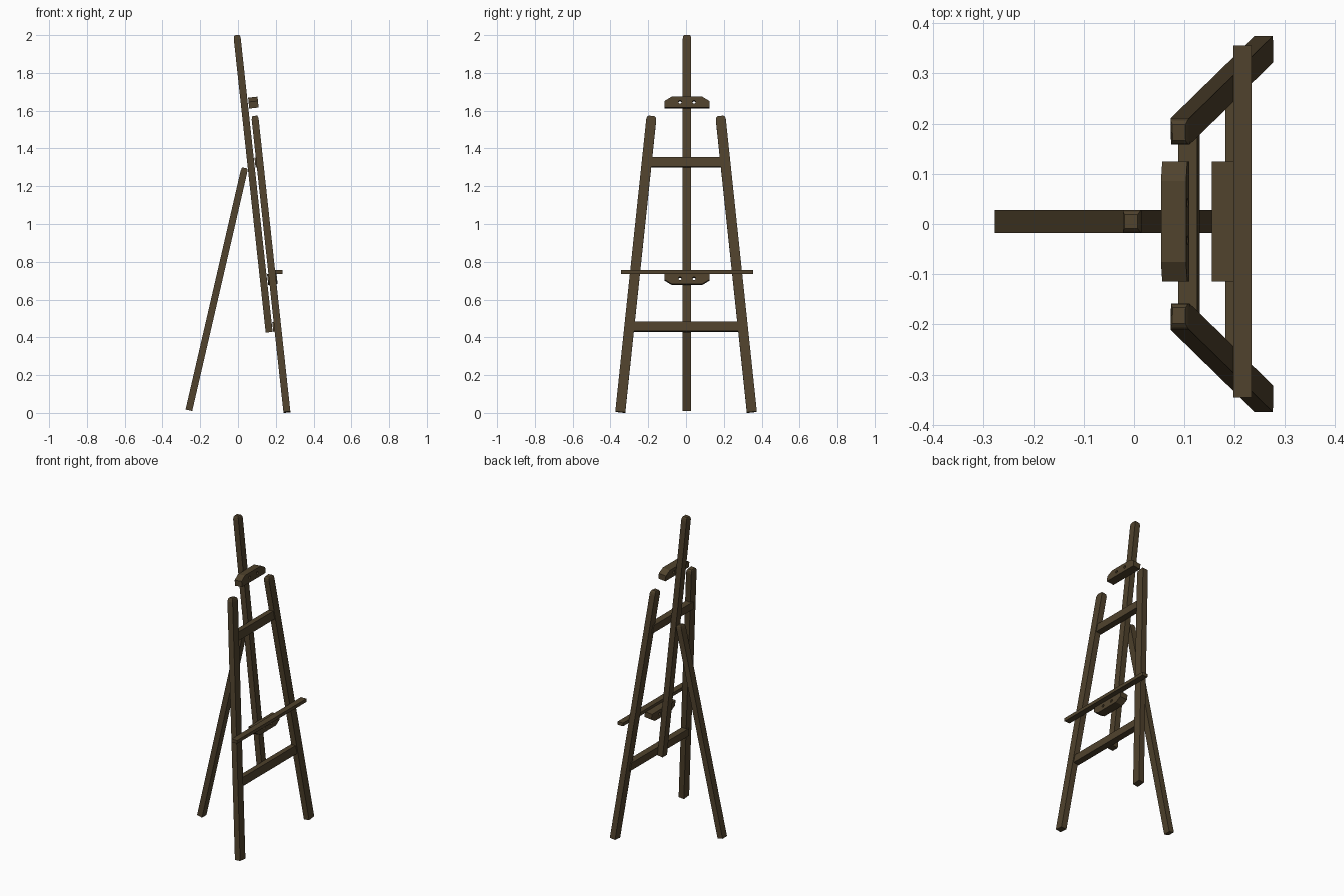
import bpy, bmesh, math
from mathutils import Vector, Matrix

if "Cube" in bpy.data.objects:
    bpy.data.objects.remove(bpy.data.objects["Cube"])

wood = bpy.data.materials.new("dark_wood")
wood.diffuse_color = (0.08, 0.055, 0.026, 1)
wood.use_nodes = True
wood.node_tree.nodes["Principled BSDF"].inputs["Base Color"].default_value = wood.diffuse_color
LEAN = 0.108                       # backward lean of the front frame (x per z)
NORMAL = Vector((1, 0, LEAN)).normalized()
MID = 0.005                        # y centre of mast, prop leg and clamps


def finish(name, bm):
    bmesh.ops.recalc_face_normals(bm, faces=bm.faces)
    me = bpy.data.meshes.new(name)
    bm.to_mesh(me)
    bm.free()
    ob = bpy.data.objects.new(name, me)
    bpy.context.collection.objects.link(ob)
    me.materials.append(wood)
    return ob


def loft(bm, rings):
    vs = [[bm.verts.new(p) for p in r] for r in rings]
    n = len(vs[0])
    for a, b in zip(vs, vs[1:]):
        for i in range(n):
            j = (i + 1) % n
            bm.faces.new((a[i], a[j], b[j], b[i]))
    bm.faces.new(vs[0][::-1])
    bm.faces.new(vs[-1])


def post(name, p0, p1, width, thick, normal):
    """Square post with a softened top end."""
    p0, p1 = Vector(p0), Vector(p1)
    d = (p1 - p0).normalized()
    n = (normal - d * normal.dot(d)).normalized()
    w = d.cross(n)
    length = (p1 - p0).length
    rings = []
    for t, sw, st in ((0, 1, 1), (length - 0.022, 1, 1),
                      (length - 0.007, 0.88, 0.9), (length, 0.6, 0.7)):
        rings.append([p0 + d * t + w * (a * sw * width / 2) + n * (b * st * thick / 2)
                      for a, b in ((-1, -1), (1, -1), (1, 1), (-1, 1))])
    bm = bmesh.new()
    loft(bm, rings)
    return finish(name, bm)


def plate(name, origin, outline, depth):
    """Leaning plate: outline in (y, up the lean), extruded along the frame normal."""
    up = Vector((-LEAN, 0, 1)).normalized()
    o = Vector(origin)
    base = [o + Vector((0, y, 0)) + up * z for y, z in outline]
    bm = bmesh.new()
    loft(bm, [base, [p + NORMAL * depth for p in base]])
    return finish(name, bm)


# Mast and rear prop leg
post("mast", (0.165, MID, 0.427), (-0.006, MID, 2.0), 0.045, 0.037, NORMAL)
post("rear_leg", (-0.26, MID, 0.014), (0.036, MID, 1.297), 0.045, 0.036,
     Vector((1, 0, 0)))

# Splayed front legs
for side, label in ((1, "right"), (-1, "left")):
    post("front_leg_" + label, (0.259, side * 0.348, 0.004),
         (0.089, side * 0.182, 1.571), 0.053, 0.037, NORMAL)

# Cross bars between the front legs
for label, x, z, top, bot in (("upper", 0.090, 1.325, 0.200, 0.206),
                              ("lower", 0.184, 0.455, 0.291, 0.297)):
    h = 0.026
    plate("cross_bar_" + label, (x, 0, z),
          [(-bot, -h), (bot, -h), (top, h), (-top, h)], 0.038)

# Clamp blocks with two drilled holes each
for label, x, z, flip in (("upper", 0.0565, 1.640, 1), ("lower", 0.157, 0.706, -1)):
    outline = [(-0.119, -0.029), (0.119, -0.029), (0.119, 0.006),
               (0.081, 0.029), (-0.081, 0.029), (-0.119, 0.006)]
    block = plate("clamp_" + label, (x, MID, z),
                  [(y, h * flip) for y, h in outline], 0.05)
    for s in (-1, 1):
        bm = bmesh.new()
        spot = Vector((x, MID + s * 0.037, z)) + NORMAL * 0.025
        rot = Vector((0, 0, 1)).rotation_difference(NORMAL).to_matrix().to_4x4()
        bmesh.ops.create_cone(bm, cap_ends=True, segments=12, radius1=0.009,
                              radius2=0.009, depth=0.12,
                              matrix=Matrix.Translation(spot) @ rot)
        cutter = finish("hole_cutter", bm)
        cutter.hide_render = True
        cutter.hide_set(True)
        cutter.display_type = 'WIRE'
        mod = block.modifiers.new("hole", 'BOOLEAN')
        mod.operation = 'DIFFERENCE'
        mod.object = cutter
        mod.solver = 'EXACT'

# Canvas ledge
bm = bmesh.new()
bmesh.ops.create_cube(bm, size=1, matrix=Matrix.Translation((0.216, MID, 0.746))
                      @ Matrix.Diagonal((0.038, 0.70, 0.021, 1)))
finish("canvas_ledge", bm)
